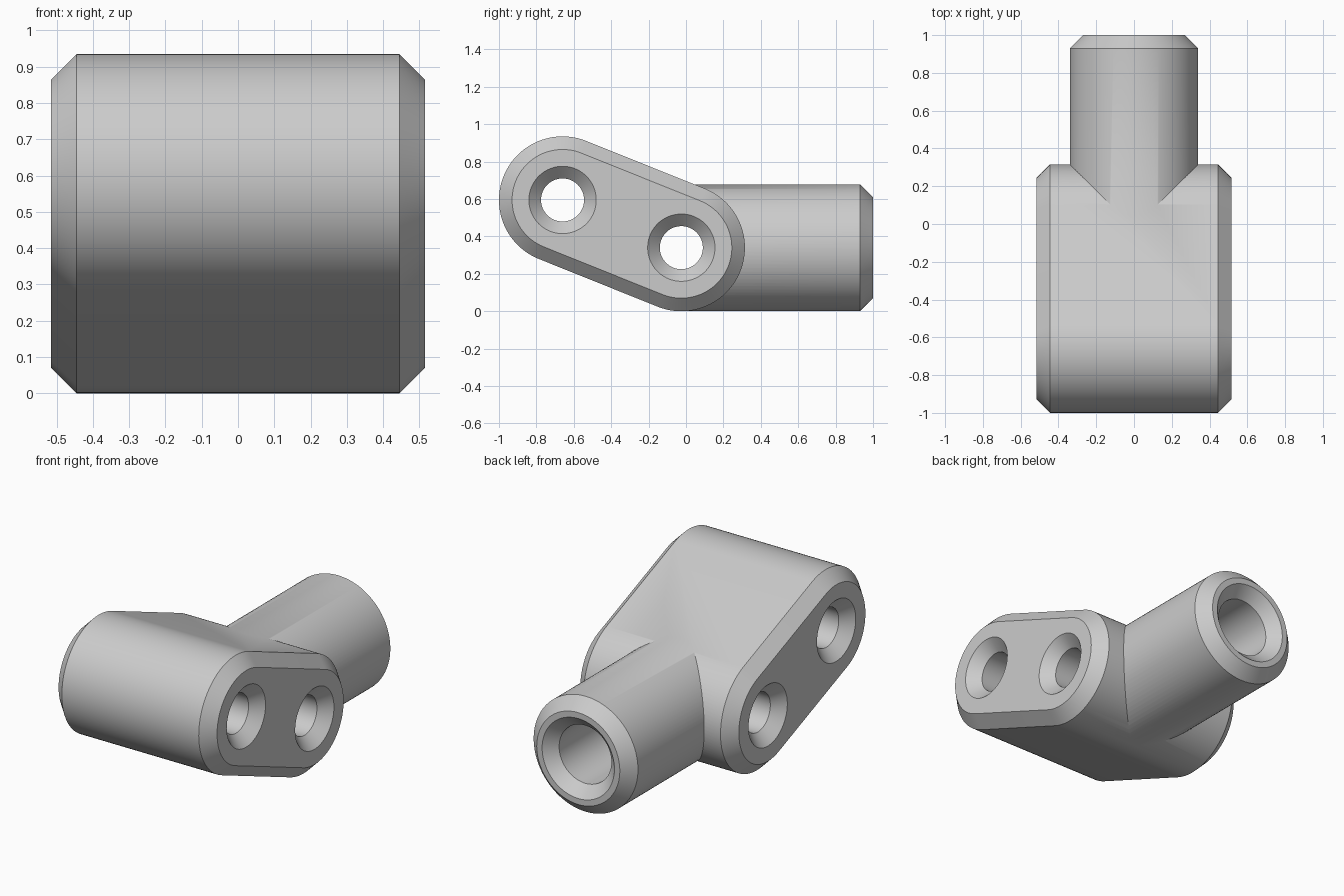
import bpy, bmesh
from math import sin, cos, pi, atan2

if "Cube" in bpy.data.objects:
    bpy.data.objects.remove(bpy.data.objects["Cube"], do_unlink=True)

R, CH = 0.34, 0.07             # outer radius, chamfer
HALF = 0.515                   # half width of the body
UPPER, LOWER = (-0.66, 0.595), (-0.025, 0.34)   # bore centres (y, z)
BORE, SINK = 0.115, 0.18

grey = bpy.data.materials.new("plain grey")
grey.use_nodes = True
colour = (0.6, 0.6, 0.6, 1)
grey.diffuse_color = colour
grey.node_tree.nodes["Principled BSDF"].inputs["Base Color"].default_value = colour


def loft(name, first, second, stations, along="x", steps=48):
    """Skin rounded outlines around two centres at each (position, radius)."""
    start = atan2(second[1] - first[1], second[0] - first[0]) + pi / 2
    bm = bmesh.new()
    rings = []
    for pos, radius in stations:
        ring = []
        for k, centre in enumerate((first, second)):
            for i in range(steps + 1):
                a = start + pi * (k + i / steps)
                u, v = centre[0] + radius * cos(a), centre[1] + radius * sin(a)
                ring.append(bm.verts.new((pos, u, v) if along == "x" else (u, pos, v)))
        rings.append(ring)
    for r0, r1 in zip(rings, rings[1:]):
        for i in range(len(r0)):
            bm.faces.new((r0[i - 1], r0[i], r1[i], r1[i - 1]))
    bm.faces.new(rings[0])
    bm.faces.new(rings[-1])
    bmesh.ops.remove_doubles(bm, verts=bm.verts, dist=1e-5)
    bmesh.ops.recalc_face_normals(bm, faces=bm.faces)
    mesh = bpy.data.meshes.new(name)
    bm.to_mesh(mesh)
    bm.free()
    mesh.materials.append(grey)
    obj = bpy.data.objects.new(name, mesh)
    bpy.context.collection.objects.link(obj)
    return obj


def combine(target, tool, operation):
    mod = target.modifiers.new(operation, "BOOLEAN")
    mod.operation, mod.object, mod.solver = operation, tool, "EXACT"
    bpy.ops.object.modifier_apply(modifier=mod.name)
    bpy.data.objects.remove(tool, do_unlink=True)


# Slanted body with chamfered sides
body = loft("connector_body", UPPER, LOWER,
            [(-HALF, R - CH), (CH - HALF, R), (HALF - CH, R), (HALF, R - CH)])
bpy.ops.object.select_all(action="DESELECT")
bpy.context.view_layer.objects.active = body
body.select_set(True)

# Round socket reaching backwards
axis = (0, LOWER[1])
combine(body, loft("socket", axis, axis,
                   [(0, R - 0.001), (1 - CH, R - 0.001), (1, R - CH)], "y"), "UNION")

# Countersunk cross bores
sink = SINK - BORE
over = 0.02
for centre in (UPPER, LOWER):
    combine(body, loft("bore_cutter", centre, centre,
                       [(-HALF - over, SINK + over), (sink - HALF, BORE),
                        (HALF - sink, BORE), (HALF + over, SINK + over)]), "DIFFERENCE")

# Countersunk socket bore
combine(body, loft("socket_cutter", axis, axis,
                   [(0.2, 0.17), (1 - sink, 0.17), (1 + over, 0.235 + over)], "y"), "DIFFERENCE")

bpy.ops.object.shade_smooth_by_angle(angle=pi / 6)
